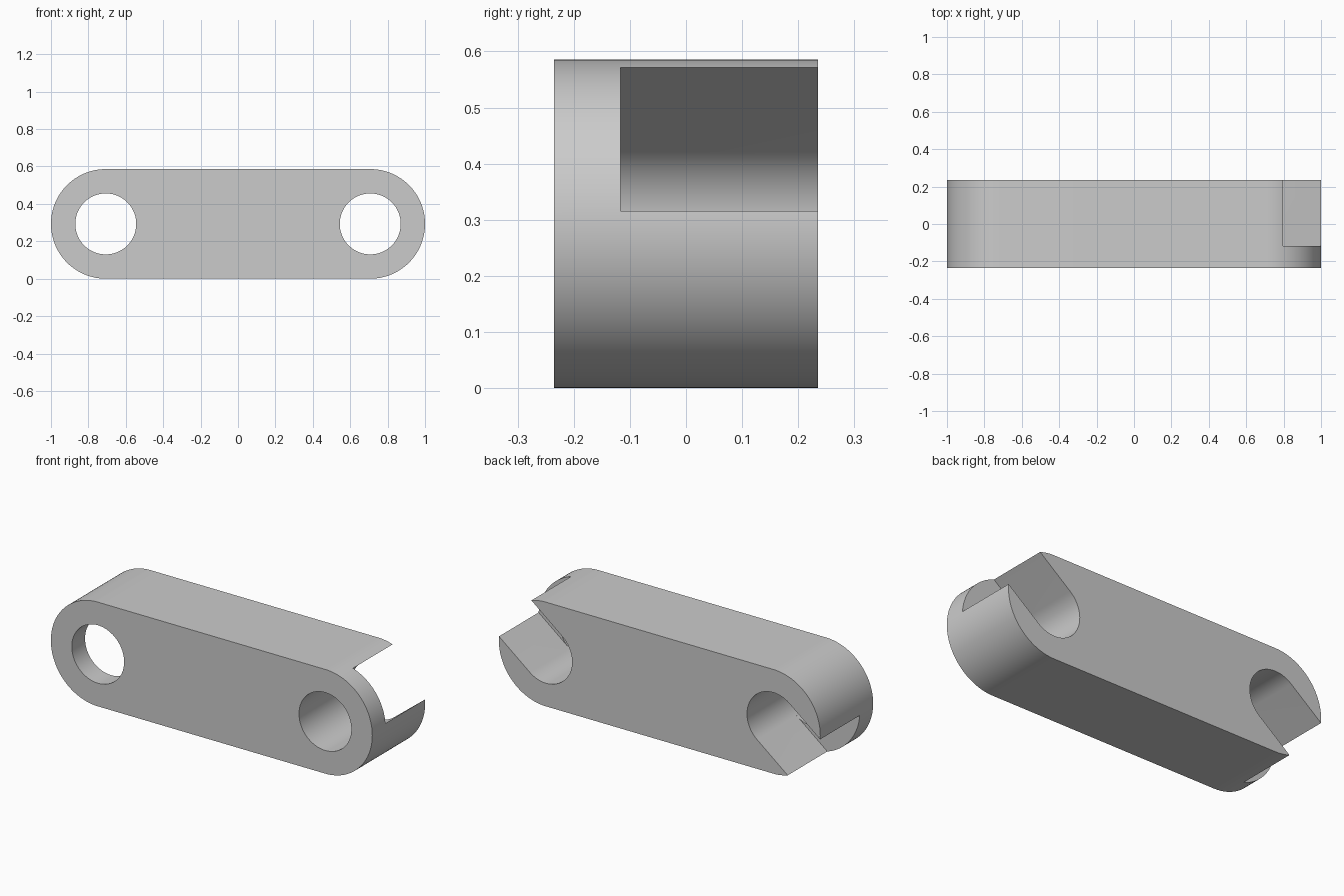
import bpy, bmesh
from math import cos, sin, pi, radians

if "Cube" in bpy.data.objects:
    bpy.data.objects.remove(bpy.data.objects["Cube"], do_unlink=True)

R = 0.293            # end radius
CX = 1 - R           # hole centre distance
HOLE = 0.163         # hole radius
HALF = 0.235         # half thickness
STEP = -0.117        # depth where the slots begin
SLOT_ANGLE = radians(38.2)
N = 64


def arc(cx, radius, start, sweep, count):
    return [(cx + radius * cos(start + sweep * i / count),
             R + radius * sin(start + sweep * i / count)) for i in range(count + 1)]


def ring(bm, points, y):
    return [bm.verts.new((x, y, z)) for x, z in points]


def wall(bm, a, b):
    for i in range(len(a)):
        j = (i + 1) % len(a)
        bm.faces.new((a[i], a[j], b[j], b[i]))


def finish(name, bm):
    bmesh.ops.recalc_face_normals(bm, faces=bm.faces[:])
    mesh = bpy.data.meshes.new(name)
    bm.to_mesh(mesh)
    bm.free()
    obj = bpy.data.objects.new(name, mesh)
    bpy.context.collection.objects.link(obj)
    return obj


# Round-ended link body
bm = bmesh.new()
outline = arc(CX, R, -pi / 2, pi, N) + arc(-CX, R, pi / 2, pi, N)
front, back = ring(bm, outline, -HALF), ring(bm, outline, HALF)
wall(bm, front, back)
bm.faces.new(front)
bm.faces.new(back)
link = finish("link_body", bm)

# Stepped cutter for both ends: round hole in front, open slot behind
bm = bmesh.new()
for cx, angle in ((CX, SLOT_ANGLE), (-CX, SLOT_ANGLE + pi)):
    circle = arc(cx, HOLE, angle + pi / 2, 2 * pi, N)[:-1]
    dx, dz = 0.5 * cos(angle), 0.5 * sin(angle)
    h = N // 2
    far = [(circle[k][0] + dx, circle[k][1] + dz) for k in (h, 0)]
    hole_front = ring(bm, circle, -0.4)
    hole_end = ring(bm, circle, STEP)
    far_end = ring(bm, far, STEP)
    slot_step = hole_end[:h + 1] + far_end
    slot_back = ring(bm, circle[:h + 1] + far, 0.4)
    wall(bm, hole_front, hole_end)
    wall(bm, slot_step, slot_back)
    bm.faces.new(hole_front)
    bm.faces.new(slot_back)
    bm.faces.new(hole_end[h:] + [hole_end[0], far_end[1], far_end[0]])
cutter = finish("slot_cutter", bm)
cutter.hide_render = True

# Cut the holes and slots
cut = link.modifiers.new("slots", 'BOOLEAN')
cut.operation = 'DIFFERENCE'
cut.solver = 'EXACT'
cut.object = cutter
bpy.ops.object.select_all(action='DESELECT')
link.select_set(True)
bpy.context.view_layer.objects.active = link
bpy.ops.object.modifier_apply(modifier=cut.name)
bpy.data.objects.remove(cutter, do_unlink=True)

# Plain grey metal
grey = bpy.data.materials.new("light_grey")
grey.use_nodes = True
colour = (0.6, 0.6, 0.6, 1)
grey.diffuse_color = colour
grey.node_tree.nodes["Principled BSDF"].inputs["Base Color"].default_value = colour
link.data.materials.clear()
link.data.materials.append(grey)
for face in link.data.polygons:
    face.material_index = 0
bpy.ops.object.shade_smooth_by_angle(angle=radians(30))
